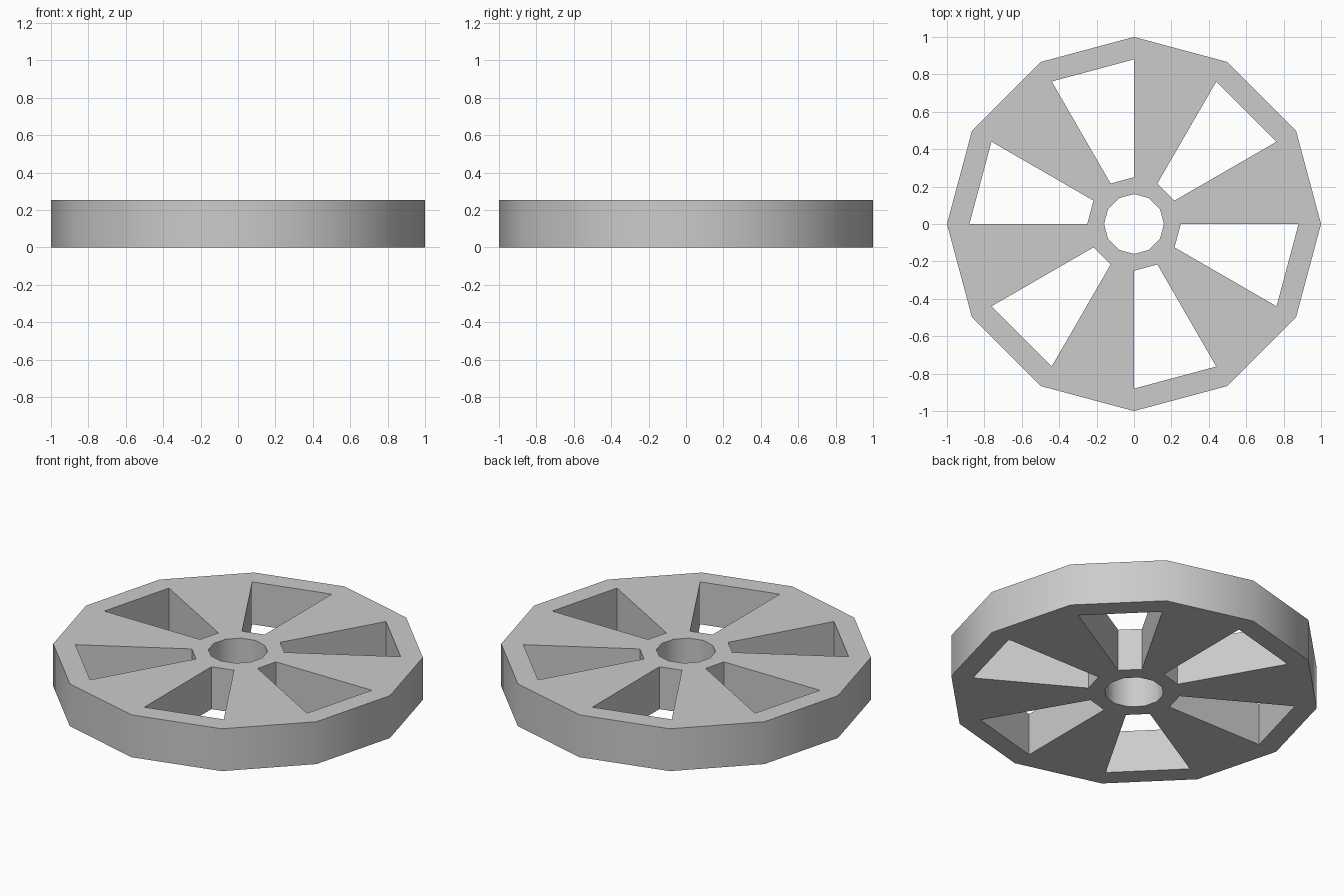
import bpy, bmesh
from math import cos, sin, pi, radians

if "Cube" in bpy.data.objects:
    bpy.data.objects.remove(bpy.data.objects["Cube"])

SIDES = 12
HEIGHT = 0.252
RINGS = [0.16, 0.25, 0.88, 1.0]   # bore, hub edge, rim inside, rim outside

bm = bmesh.new()

# Flat wheel plan: concentric 12-sided rings
rings = [[bm.verts.new((r * cos(2 * pi * i / SIDES), r * sin(2 * pi * i / SIDES), 0))
          for i in range(SIDES)] for r in RINGS]

# Hub, spokes and rim; every other spoke sector is left open as a window
for band in range(3):
    for i in range(SIDES):
        if band == 1 and i % 2 == 1:
            continue
        j = (i + 1) % SIDES
        inner, outer = rings[band], rings[band + 1]
        bm.faces.new((inner[i], outer[i], outer[j], inner[j]))

# Thickness: extrude upward, keeping the underside
result = bmesh.ops.extrude_face_region(bm, geom=bm.faces[:], use_keep_orig=True)
top = [g for g in result["geom"] if isinstance(g, bmesh.types.BMVert)]
bmesh.ops.translate(bm, verts=top, vec=(0, 0, HEIGHT))
bmesh.ops.recalc_face_normals(bm, faces=bm.faces[:])

mesh = bpy.data.meshes.new("spoked_wheel")
bm.to_mesh(mesh)
bm.free()
wheel = bpy.data.objects.new("spoked_wheel", mesh)
bpy.context.collection.objects.link(wheel)

# Soft rim and bore, crisp window and face edges
bpy.context.view_layer.objects.active = wheel
wheel.select_set(True)
bpy.ops.object.shade_smooth_by_angle(angle=radians(35))
